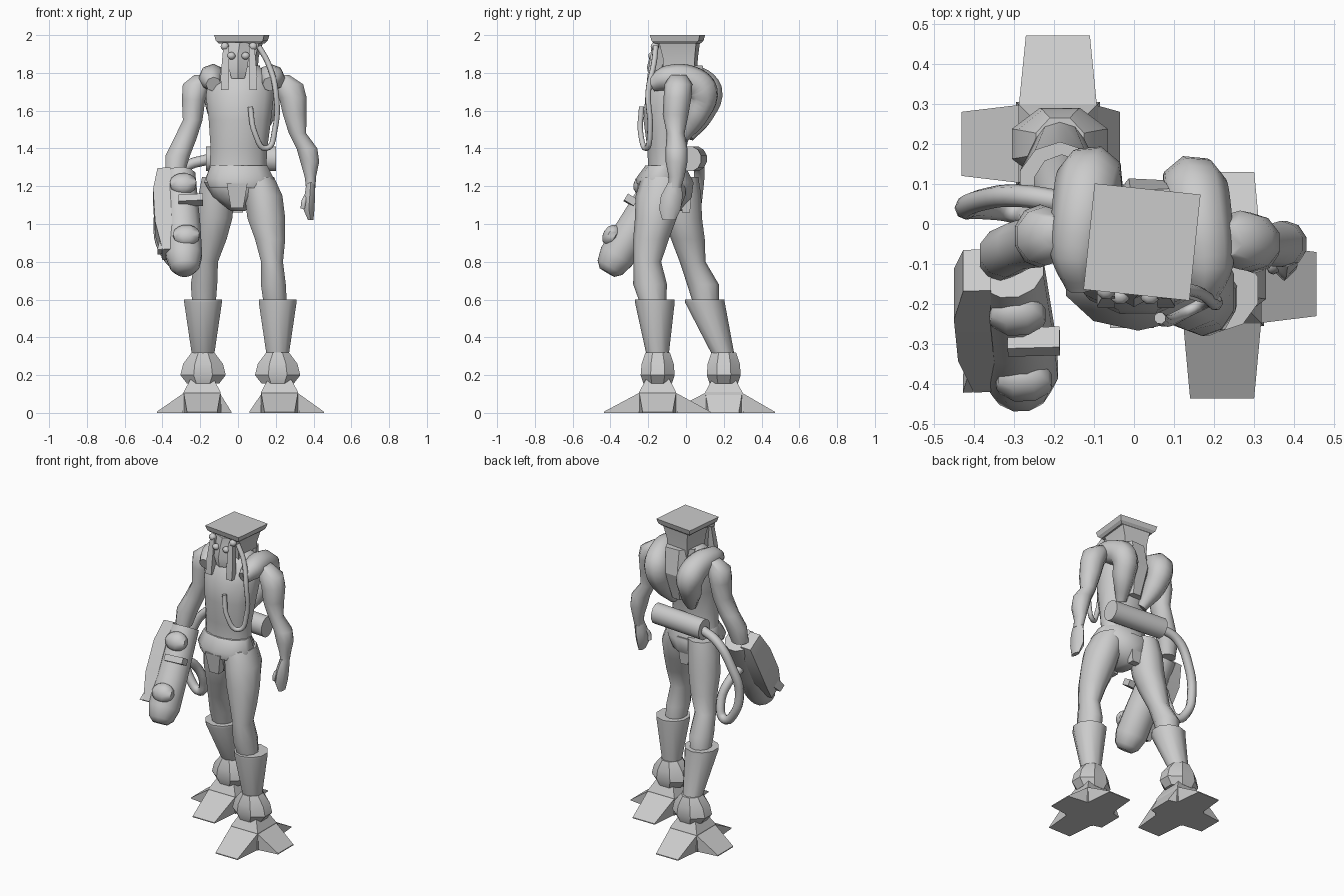
import bpy
import bmesh
from math import cos, sin, pi, radians
from mathutils import Matrix, Vector

cube = bpy.data.objects.get("Cube")
if cube:
    bpy.data.objects.remove(cube)

grey = bpy.data.materials.new("plain_grey")
grey.use_nodes = True
grey.diffuse_color = (.6, .6, .6, 1)
grey.node_tree.nodes["Principled BSDF"].inputs["Base Color"].default_value = grey.diffuse_color


def finish(obj, angle):
    """Give an object its colour and shading."""
    obj.data.materials.clear()
    obj.data.materials.append(grey)
    bpy.ops.object.select_all(action='DESELECT')
    obj.select_set(True)
    bpy.context.view_layer.objects.active = obj
    if obj.type == 'CURVE':
        bpy.ops.object.convert(target='MESH')
        obj = bpy.context.object
    bpy.ops.object.shade_smooth_by_angle(angle=radians(angle))
    return obj


def loft(name, rings, sides=10, angle=50, matrix=Matrix(), yaw=0):
    """Skin level rings given as (x, y, z, half width, half depth)."""
    bm = bmesh.new()
    grow = 1 / cos(pi / sides)
    spin = Matrix.Rotation(radians(yaw), 3, 'Z')
    loops = []
    for x, y, z, width, depth in rings:
        loop = []
        for i in range(sides):
            turn = 2 * pi * (i + .5) / sides
            offset = spin @ Vector((cos(turn) * width * grow, sin(turn) * depth * grow, 0))
            loop.append(bm.verts.new(offset + Vector((x, y, z))))
        loops.append(loop)
    for low, high in zip(loops, loops[1:]):
        for i in range(sides):
            j = (i + 1) % sides
            bm.faces.new((low[i], low[j], high[j], high[i]))
    bm.faces.new(loops[0])
    bm.faces.new(loops[-1])
    bmesh.ops.recalc_face_normals(bm, faces=bm.faces)
    bm.transform(matrix)
    mesh = bpy.data.meshes.new(name)
    bm.to_mesh(mesh)
    bm.free()
    obj = bpy.data.objects.new(name, mesh)
    bpy.context.collection.objects.link(obj)
    return finish(obj, angle)


def box(name, centre, size, matrix=Matrix(), taper=1):
    x, y, z = centre
    width, depth, height = (s / 2 for s in size)
    rings = [(x, y, z - height, width * taper, depth * taper), (x, y, z + height, width, depth)]
    return loft(name, rings, sides=4, angle=20, matrix=matrix)


def ball(name, centre, radii, matrix=Matrix()):
    x, y, z = centre
    rx, ry, rz = radii
    steps = [pi * (k + .3) / 6.6 for k in range(7)]
    rings = [(x, y, z - rz * cos(t), rx * sin(t), ry * sin(t)) for t in steps]
    return loft(name, rings, sides=8, matrix=matrix)


def tube(name, points, radius, swell=None):
    """A smooth hose, with an optional thickness factor at each point."""
    curve = bpy.data.curves.new(name, 'CURVE')
    curve.dimensions = '3D'
    curve.bevel_depth = radius
    curve.bevel_resolution = 2
    curve.resolution_u = 5
    curve.use_fill_caps = True
    spline = curve.splines.new('BEZIER')
    spline.bezier_points.add(len(points) - 1)
    for i, (knot, point) in enumerate(zip(spline.bezier_points, points)):
        knot.co = point
        knot.handle_left_type = knot.handle_right_type = 'AUTO'
        knot.radius = swell[i] if swell else 1
    obj = bpy.data.objects.new(name, curve)
    bpy.context.collection.objects.link(obj)
    return finish(obj, 50)


# Torso and hips
loft("torso", [
    (0, -.1, 1.2, .16, .11),
    (0, -.1, 1.3, .15, .1),
    (.005, -.105, 1.4, .15, .1),
    (.01, -.095, 1.55, .165, .13),
    (.01, -.075, 1.68, .18, .14),
    (.015, -.05, 1.77, .17, .12),
    (.015, -.04, 1.84, .09, .08),
], sides=12)
loft("pelvis", [
    (0, -.09, 1.07, .04, .07),
    (0, -.09, 1.14, .13, .12),
    (0, -.1, 1.22, .18, .14),
    (0, -.1, 1.3, .15, .1),
], sides=12)
loft("belt", [
    (.01, -.15, 1.19, .16, .1),
    (.01, -.14, 1.24, .18, .12),
    (.005, -.12, 1.31, .15, .09),
], sides=10)
box("front_loin_flap", (-.005, -.22, 1.15), (.11, .08, .13), taper=.6)
box("back_loin_flap", (0, 0, 1.15), (.09, .07, .18), taper=.6)

# Legs, boots and feet
loft("left_leg", [
    (.1, -.12, 1.25, .09, .11),
    (.135, -.135, 1.15, .1, .125),
    (.15, -.16, 1.03, .1, .105),
    (.17, -.185, .92, .08, .09),
    (.18, -.205, .8, .058, .07),
    (.187, -.19, .68, .066, .085),
    (.2, -.17, .55, .06, .06),
])
loft("right_leg", [
    (-.1, -.04, 1.25, .09, .1),
    (-.115, -.025, 1.15, .095, .1),
    (-.125, -.015, 1.03, .095, .095),
    (-.14, .01, .92, .08, .085),
    (-.168, .035, .8, .062, .065),
    (-.18, .09, .68, .07, .08),
    (-.18, .11, .55, .06, .06),
])
feet = (("left", .22, -.15, -.015, (.235, .28, .16, .285)),
        ("right", -.19, .2, -.1, (.155, .27, .24, .29)))
for side, x, y, lean, reaches in feet:
    shin = x - .01 if x > 0 else x + .005
    loft(side + "_boot", [
        (shin, y + lean, .6, .1, .1),
        (shin, y + lean, .585, .1, .1),
        (shin, y, .3, .058, .055),
    ], sides=10, angle=45)
    loft(side + "_ankle_guard", [
        (shin, y, .155, .085, .075),
        (shin, y, .2, .12, .09),
        (shin, y, .26, .105, .085),
        (shin, y, .32, .06, .065),
    ], sides=8, angle=35)
    place = Matrix.Translation((x, y, 0))
    loft(side + "_foot", [
        (0, 0, 0, .105, .105),
        (0, 0, .11, .098, .098),
        (0, 0, .2, .05, .05),
        (0, 0, .28, .04, .04),
    ], sides=4, angle=15, matrix=place)
    # Four wedge toes around each foot
    for i, reach in enumerate(reaches):
        lay_flat = Matrix.Rotation(i * pi / 2, 4, 'Z') @ Matrix.Rotation(pi / 2, 4, 'Y')
        loft(f"{side}_toe_{i}", [
            (-.055, 0, .09, .055, .098),
            (-.003, 0, reach, .003, .08),
        ], sides=4, angle=15, matrix=place @ lay_flat)

# Arms and hands
loft("left_arm", [
    (.23, -.04, 1.79, .04, .04),
    (.265, -.04, 1.74, .08, .07),
    (.29, -.045, 1.67, .073, .07),
    (.3, -.055, 1.58, .062, .065),
    (.315, -.055, 1.48, .046, .045),
    (.365, -.05, 1.4, .055, .055),
    (.38, -.05, 1.33, .05, .055),
    (.383, -.05, 1.25, .03, .04),
    (.385, -.06, 1.19, .025, .032),
])
loft("left_hand", [
    (.385, -.06, 1.22, .022, .03),
    (.38, -.075, 1.15, .028, .05),
    (.375, -.085, 1.08, .03, .05),
    (.385, -.09, 1.02, .014, .03),
], sides=6)
tube("left_thumb", [(.375, -.08, 1.16), (.35, -.11, 1.12), (.345, -.11, 1.08)], .014)
loft("right_arm", [
    (-.19, -.02, 1.79, .04, .04),
    (-.22, -.03, 1.74, .072, .07),
    (-.235, -.03, 1.66, .062, .075),
    (-.24, -.04, 1.55, .052, .065),
    (-.28, -.05, 1.45, .06, .06),
    (-.32, -.07, 1.36, .065, .06),
    (-.335, -.09, 1.26, .05, .05),
])

# Padded back lobes over the shoulders
for side, sign in (("left", 1), ("right", -1)):
    middle = .02
    path = [(.15, -.17, 1.74), (.16, -.09, 1.77), (.145, .03, 1.76),
            (.13, .1, 1.7), (.11, .07, 1.58), (.07, .0, 1.46)]
    turned = [(middle + sign * x, y - sign * .012, z) for x, y, z in path]
    tube(side + "_shoulder_lobe", turned, .08, (.5, .85, 1, 1.05, .85, .4))
loft("back_collar", [
    (.02, .02, 1.5, .05, .04),
    (.02, .04, 1.68, .08, .07),
    (.02, .02, 1.84, .09, .06),
], sides=6, angle=20, yaw=24)

# Head with its flat cap
loft("head", [
    (.02, -.03, 1.76, .075, .08),
    (.02, -.03, 1.88, .08, .085),
    (.025, -.035, 1.97, .1, .1),
], sides=4, angle=20, yaw=-6)
loft("cap", [
    (.02, -.045, 1.955, .11, .11),
    (.02, -.045, 1.97, .125, .125),
    (.02, -.045, 2, .133, .133),
], sides=4, angle=15, yaw=-6)
loft("face", [
    (0, -.155, 1.77, .035, .035),
    (0, -.155, 1.83, .05, .045),
    (0, -.13, 1.9, .06, .05),
    (.01, -.12, 1.96, .07, .05),
], sides=6, angle=30)
for side, x in (("left", .08), ("right", -.07)):
    loft(side + "_mask_strap", [
        (x, -.19, 1.71, .02, .02),
        (x, -.185, 1.78, .022, .02),
        (x * .9, -.165, 1.94, .015, .015),
    ], sides=4, angle=20)
    ball(side + "_eye", (x * .5, -.18, 1.89), (.022, .02, .02))
    ball(side + "_mask_knob", (x, -.165, 1.94), (.022, .022, .022))

# Breathing hose on the chest
tube("chest_hose", [
    (.11, -.16, 1.94), (.16, -.17, 1.85), (.2, -.2, 1.7), (.195, -.19, 1.5),
    (.15, -.21, 1.4), (.09, -.24, 1.48), (.065, -.235, 1.62),
], .015)

# Canister on the lower back, feeding the weapon
across = Matrix.Translation((.02, .03, 1.345)) @ Matrix.Rotation(pi / 2, 4, 'Y')
loft("canister", [(0, .02, -.19, .065, .06), (0, -.01, .18, .065, .06)],
     sides=12, angle=35, matrix=across)
tube("weapon_hose", [
    (-.15, .05, 1.345), (-.28, .07, 1.3), (-.38, .06, 1.15), (-.42, .04, 1),
    (-.38, .04, .84), (-.3, .03, .78), (-.26, .01, .86), (-.28, -.06, 1), (-.3, -.14, 1.05),
], .028)

# Arm weapon, built upright and then tipped forward
aim = (Matrix.Translation((-.31, -.12, 1.24))
       @ Matrix.Rotation(radians(-31), 4, 'X') @ Matrix.Rotation(radians(-3), 4, 'Y'))
loft("weapon_barrel", [
    (0, 0, .02, .085, .085),
    (0, 0, -.3, .095, .09),
    (0, 0, -.48, .095, .095),
    (0, 0, -.55, .075, .075),
    (0, 0, -.58, .045, .045),
], sides=12, matrix=aim)
loft("weapon_housing", [
    (-.08, -.01, .03, .035, .06),
    (-.1, 0, -.1, .045, .075),
    (-.1, 0, -.3, .045, .075),
    (-.08, -.01, -.47, .035, .055),
], sides=4, angle=15, matrix=aim)
for place, z in (("upper", -.08), ("lower", -.4)):
    ball(place + "_weapon_bump", (.015, -.08, z), (.07, .045, .06), matrix=aim)
box("weapon_sight_bar", (.05, -.09, -.19), (.13, .06, .04), matrix=aim)
loft("weapon_fin", [(-.1, -.02, -.38, .02, .03), (-.13, -.04, -.47, .012, .025)],
     sides=4, angle=15, matrix=aim)
